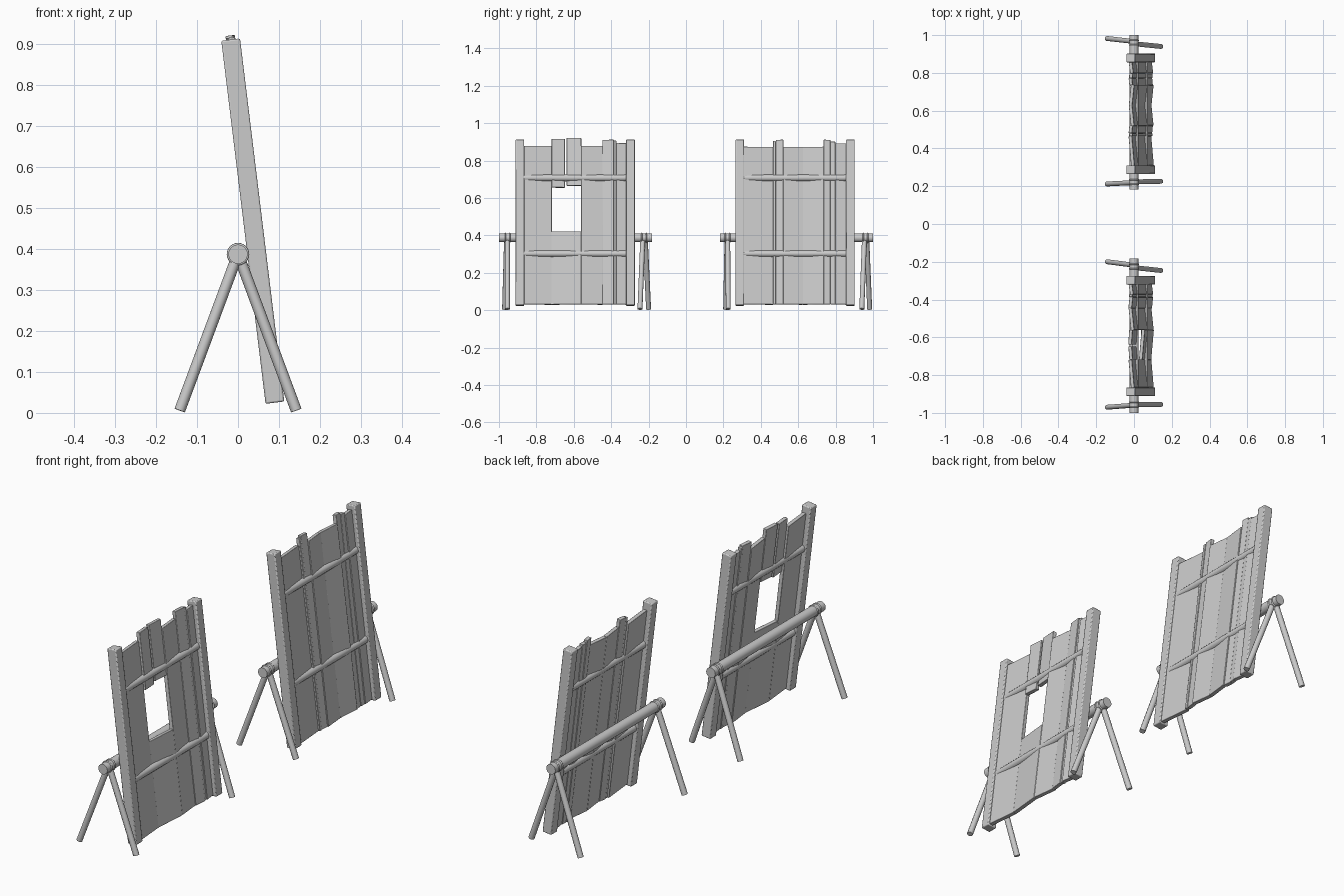
import bpy, math
from mathutils import Matrix, Vector

if "Cube" in bpy.data.objects:
    bpy.data.objects.remove(bpy.data.objects["Cube"])

TILT = Matrix.Translation((0.090, 0, 0.025)) @ Matrix.Rotation(math.radians(-6.95), 4, 'Y')


def height(z):
    return (z - 0.025) / 0.9926


def smooth(ob, angle=40):
    bpy.ops.object.select_all(action='DESELECT')
    ob.select_set(True)
    bpy.context.view_layer.objects.active = ob
    bpy.ops.object.shade_smooth_by_angle(angle=math.radians(angle))


def rod(name, a, b, r, sides=12):
    a, b = Vector(a), Vector(b)
    bpy.ops.mesh.primitive_cylinder_add(vertices=sides, radius=r, depth=(b - a).length)
    ob = bpy.context.object
    ob.name = name
    ob.matrix_world = Matrix.Translation((a + b) / 2) @ (b - a).to_track_quat('Z', 'Y').to_matrix().to_4x4()
    smooth(ob, 60)
    return ob


def board(name, y0, y1, z0, z1, thick, yaw=0, bevel=0.002):
    # box leaning with the panel; z0 and z1 are world heights
    h0, h1 = height(z0), height(z1)
    bpy.ops.mesh.primitive_cube_add(size=1)
    ob = bpy.context.object
    ob.name = name
    ob.data.transform(Matrix.Diagonal((thick, y1 - y0, h1 - h0, 1)))
    ob.matrix_world = (TILT @ Matrix.Translation((0, (y0 + y1) / 2, (h0 + h1) / 2))
                       @ Matrix.Rotation(math.radians(yaw), 4, 'Z'))
    m = ob.modifiers.new("soft_edges", 'BEVEL')
    m.width = bevel
    m.segments = 2
    smooth(ob)


def panel(tag, posts, planks, pole, trestles):
    # side posts
    for y in posts:
        board(tag + "_post", y - 0.023, y + 0.023, 0.025, 0.91, 0.046, 0, 0.004)
    # uneven planks
    for y0, y1, z0, z1, yaw in planks:
        board(tag + "_plank", y0, y1, z0, z1, 0.018, yaw)
    # cross rails
    for z in (0.302, 0.707):
        a, b = [TILT @ Vector((0, y, height(z))) for y in posts]
        rod(tag + "_rail", a, b, 0.018)
    # support pole
    rod(tag + "_pole", (0, pole[0], 0.387), (0, pole[1], 0.387), 0.0235, 20)
    # trestle legs and rope lashings
    for y, back_foot, front_foot in trestles:
        for s, foot in ((-1, back_foot), (1, front_foot)):
            top = y + 0.3 * (foot - y)
            rod(tag + "_leg", (s * 0.142, foot, 0.006), (s * 0.004, top, 0.377), 0.0135, 10)
        for d in (-0.012, 0.012):
            bpy.ops.mesh.primitive_torus_add(major_radius=0.0235, minor_radius=0.004,
                                             major_segments=24, minor_segments=8,
                                             location=(0, y + d, 0.387),
                                             rotation=(math.pi / 2, 0, 0))
            bpy.context.object.name = tag + "_lashing"
            smooth(bpy.context.object, 80)


# panel with a window opening
panel("window_panel", (-0.888, -0.297), [
    (-0.866, -0.718, 0.03, 0.877, 5),
    (-0.720, -0.560, 0.03, 0.420, -5),
    (-0.718, -0.648, 0.655, 0.915, 4),
    (-0.638, -0.560, 0.665, 0.920, -4),
    (-0.562, -0.444, 0.03, 0.877, 6),
    (-0.446, -0.386, 0.03, 0.910, -6),
    (-0.386, -0.372, 0.03, 0.905, 0),
    (-0.374, -0.318, 0.03, 0.892, 8),
], (-1.0, -0.183), [(-0.955, -0.970, -0.955), (-0.225, -0.200, -0.246)])

# solid panel
panel("solid_panel", (0.288, 0.879), [
    (0.308, 0.466, 0.03, 0.872, 5),
    (0.466, 0.480, 0.03, 0.903, 0),
    (0.481, 0.522, 0.03, 0.910, -6),
    (0.520, 0.626, 0.03, 0.872, 6),
    (0.624, 0.737, 0.03, 0.872, -6),
    (0.735, 0.771, 0.03, 0.910, 6),
    (0.772, 0.798, 0.03, 0.900, -4),
    (0.797, 0.858, 0.03, 0.890, 7),
], (0.182, 1.0), [(0.222, 0.212, 0.226), (0.960, 0.982, 0.940)])
